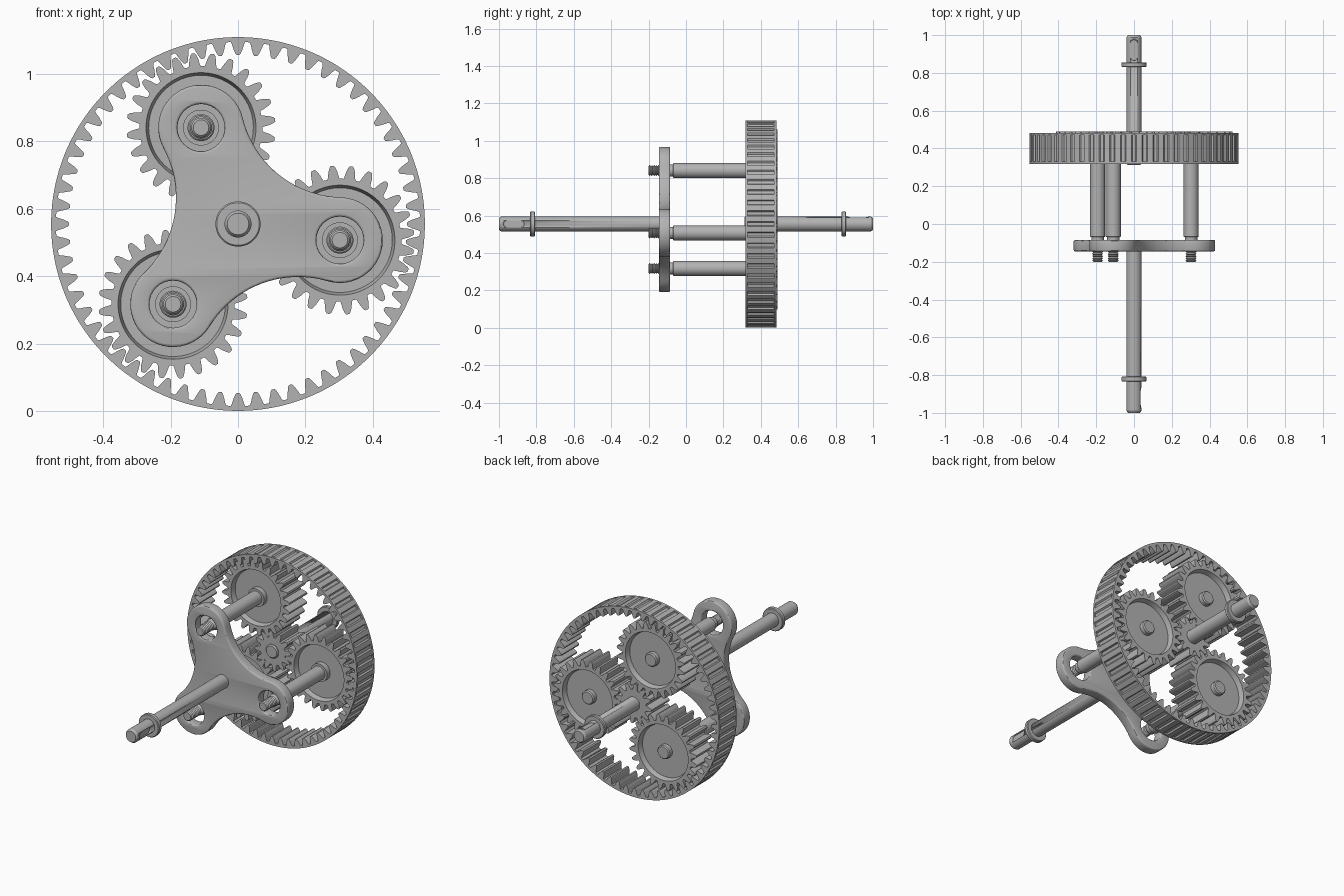
import bpy, bmesh
from math import sin, cos, pi, tau, radians, atan2, degrees
from mathutils import Matrix, Vector

if "Cube" in bpy.data.objects:
    bpy.data.objects.remove(bpy.data.objects["Cube"])

AXIS_Z = 0.555
ORBIT = 0.306
ANGLES = [radians(-9 + 120 * k) for k in range(3)]
SPOTS = [(ORBIT * cos(a), ORBIT * sin(a)) for a in ANGLES]
# Fractions of one tooth pitch, measured from the tooth centre
STEPS = [-.38, -.33, -.25, -.15, -.08, .08, .15, .25, .33, .38]
HEIGHTS = {.38: -1.15, .33: -.85, .25: 0, .15: .75, .08: 1}

steel = bpy.data.materials.new("Steel grey")
steel.use_nodes = True
steel.diffuse_color = (.45, .45, .45, 1)
steel.node_tree.nodes["Principled BSDF"].inputs["Base Color"].default_value = (.45, .45, .45, 1)


def finish(ob):
    """Give the part its colour and shading."""
    ob.data.materials.clear()
    ob.data.materials.append(steel)
    bpy.ops.object.select_all(action='DESELECT')
    ob.select_set(True)
    bpy.context.view_layer.objects.active = ob
    bpy.ops.object.shade_smooth_by_angle(angle=radians(30))
    return ob


def loft(name, samples, rows, centre=(0, 0), closed=False):
    """Skin rows of (y, radius or radius rule); samples are (angle, tooth fraction)."""
    bm = bmesh.new()
    loops = []
    for y, r in rows:
        loop = []
        for a, f in samples:
            rad = r(f) if callable(r) else r
            loop.append(bm.verts.new((centre[0] + rad * cos(a), y,
                                      AXIS_Z + centre[1] + rad * sin(a))))
        loops.append(loop)
    n = len(samples)
    pairs = list(zip(loops, loops[1:]))
    if closed:
        pairs.append((loops[-1], loops[0]))
    else:
        bm.faces.new(loops[0])
        bm.faces.new(loops[-1])
    for p, q in pairs:
        for i in range(n):
            j = (i + 1) % n
            bm.faces.new((p[i], p[j], q[j], q[i]))
    bmesh.ops.remove_doubles(bm, verts=bm.verts, dist=1e-5)
    bmesh.ops.recalc_face_normals(bm, faces=bm.faces)
    me = bpy.data.meshes.new(name)
    bm.to_mesh(me)
    bm.free()
    ob = bpy.data.objects.new(name, me)
    bpy.context.collection.objects.link(ob)
    return finish(ob)


def teeth(count, phase):
    return [(phase + tau * (k + f) / count, f) for k in range(count) for f in STEPS]


def tooth(pitch, size):
    """Radius rule: positive size points outward, negative inward."""
    return lambda f: pitch + size * HEIGHTS[abs(f)]


def rod(name, rows, centre=(0, 0)):
    return loft(name, [(tau * i / 48, 0) for i in range(48)], rows, centre)


def plate(name, outlines, thick, bevel, matrix):
    """Flat plate from closed outlines, holes included."""
    cu = bpy.data.curves.new(name, 'CURVE')
    cu.dimensions, cu.fill_mode = '2D', 'BOTH'
    cu.extrude, cu.bevel_depth, cu.offset = thick / 2 - bevel, bevel, -bevel
    cu.bevel_resolution = 2
    for pts in outlines:
        sp = cu.splines.new('POLY')
        sp.points.add(len(pts) - 1)
        for p, (x, y) in zip(sp.points, pts):
            p.co = (x, y, 0, 1)
        sp.use_cyclic_u = True
    ob = bpy.data.objects.new(name, cu)
    bpy.context.collection.objects.link(ob)
    ob.matrix_world = matrix
    bpy.ops.object.select_all(action='DESELECT')
    ob.select_set(True)
    bpy.context.view_layer.objects.active = ob
    bpy.ops.object.convert(target='MESH')
    bm = bmesh.new()
    bm.from_mesh(ob.data)
    bmesh.ops.remove_doubles(bm, verts=bm.verts, dist=1e-5)
    bmesh.ops.recalc_face_normals(bm, faces=bm.faces)
    bm.to_mesh(ob.data)
    bm.free()
    return finish(ob)


def arc(c, r, a0, a1, n):
    return [(c[0] + r * cos(a0 + (a1 - a0) * i / n), c[1] + r * sin(a0 + (a1 - a0) * i / n))
            for i in range(n + 1)]


# Ring gear: teeth inside, shallow closed grooves around the outside
Y0, Y1, RIM, LIP = .318, .483, .554, .012
groove = lambda f: RIM - (.009 if abs(f) < .2 else 0)
inner = tooth(.519, -.018)
loft("ring_gear", teeth(60, 0),
     [(Y0, inner), (Y0, RIM), (Y0 + LIP, RIM), (Y0 + LIP, groove),
      (Y1 - LIP, groove), (Y1 - LIP, RIM), (Y1, RIM), (Y1, inner)], closed=True)

# Planet gears with dished faces, each on a threaded pin
G0, G1, DISH = .323, .489, .03
for k, (a, spot) in enumerate(zip(ANGLES, SPOTS), 1):
    rim = tooth(.203, .018)
    loft(f"planet_gear_{k}", teeth(24, a),
         [(G0, .053), (G0 + DISH, .053), (G0 + DISH, .155), (G0, .163), (G0, rim),
          (G1, rim), (G1, .163), (G1 - DISH, .155), (G1 - DISH, .053)], spot)
    thread = [(-.2 + .006 * i, .029 if i % 2 else .023) for i in range(18)]
    rod(f"planet_pin_{k}", thread + [(-.092, .033), (-.07, .033), (-.07, .036), (-.066, .04),
                                     (G1 - .006, .04), (G1, .034)], spot)

# Sun gear in the middle
spur = tooth(.101, .017)
loft("sun_gear", teeth(12, ANGLES[0] + pi / 12),
     [(G0, .06), (G0, spur), (G1, spur), (G1, .06)])

# Three-lobed carrier plate with concave sides and a hole for each pin
LOBE, FILLET, REACH = .127, .308, .498
outline, side = [], pi / 3
for a, spot in zip(ANGLES, SPOTS):
    hollow = Vector((REACH * cos(a + side), REACH * sin(a + side)))
    to_lobe = Vector(spot) - hollow
    turn = (atan2(-to_lobe.y, -to_lobe.x) - a) % tau
    outline += arc(spot, LOBE, a - turn, a + turn, 24)
    start = a + turn + pi
    swing = ((a + side + pi - start + pi) % tau - pi) * 2
    outline += arc(hollow, FILLET, start, start + swing, 20)[1:-1]
holes = [arc(s, .07, tau, 0, 32)[:-1] for s in SPOTS]
plate("carrier_plate", [outline] + holes, .06, .008,
      Matrix.Translation((0, -.115, AXIS_Z)) @ Matrix.Rotation(pi / 2, 4, 'X'))

# Input and output shafts, each with a collar and a keyway near its end
for name, end, root, key_turn in (("carrier_shaft", -1, -.088, pi / 2), ("sun_shaft", 1, .312, 0)):
    shaft = rod(name, [(root, .034), (root + end * .006, .04), (end * .988, .04), (end, .032)])
    rod(name + "_collar", [(end * .807, .063), (end * .811, .067),
                           (end * .83, .067), (end * .834, .063)]
        if end < 0 else [(.831, .063), (.835, .067), (.852, .067), (.856, .063)])
    slot = arc((0, .037), .018, 0, pi, 10) + arc((0, -.037), .018, pi, tau, 10)
    place = (Matrix.Translation((0, end * .92, AXIS_Z)) @ Matrix.Rotation(key_turn, 4, 'Y')
             @ Matrix.Translation((0, 0, .046)))
    cutter = plate(name + "_keyway_cutter", [slot], .036, 0, place)
    cutter.hide_render = True
    cut = shaft.modifiers.new("keyway", 'BOOLEAN')
    cut.operation, cut.object, cut.solver = 'DIFFERENCE', cutter, 'EXACT'
    bpy.ops.object.select_all(action='DESELECT')
    shaft.select_set(True)
    bpy.context.view_layer.objects.active = shaft
    bpy.ops.object.modifier_apply(modifier=cut.name)
    bpy.data.objects.remove(cutter)
